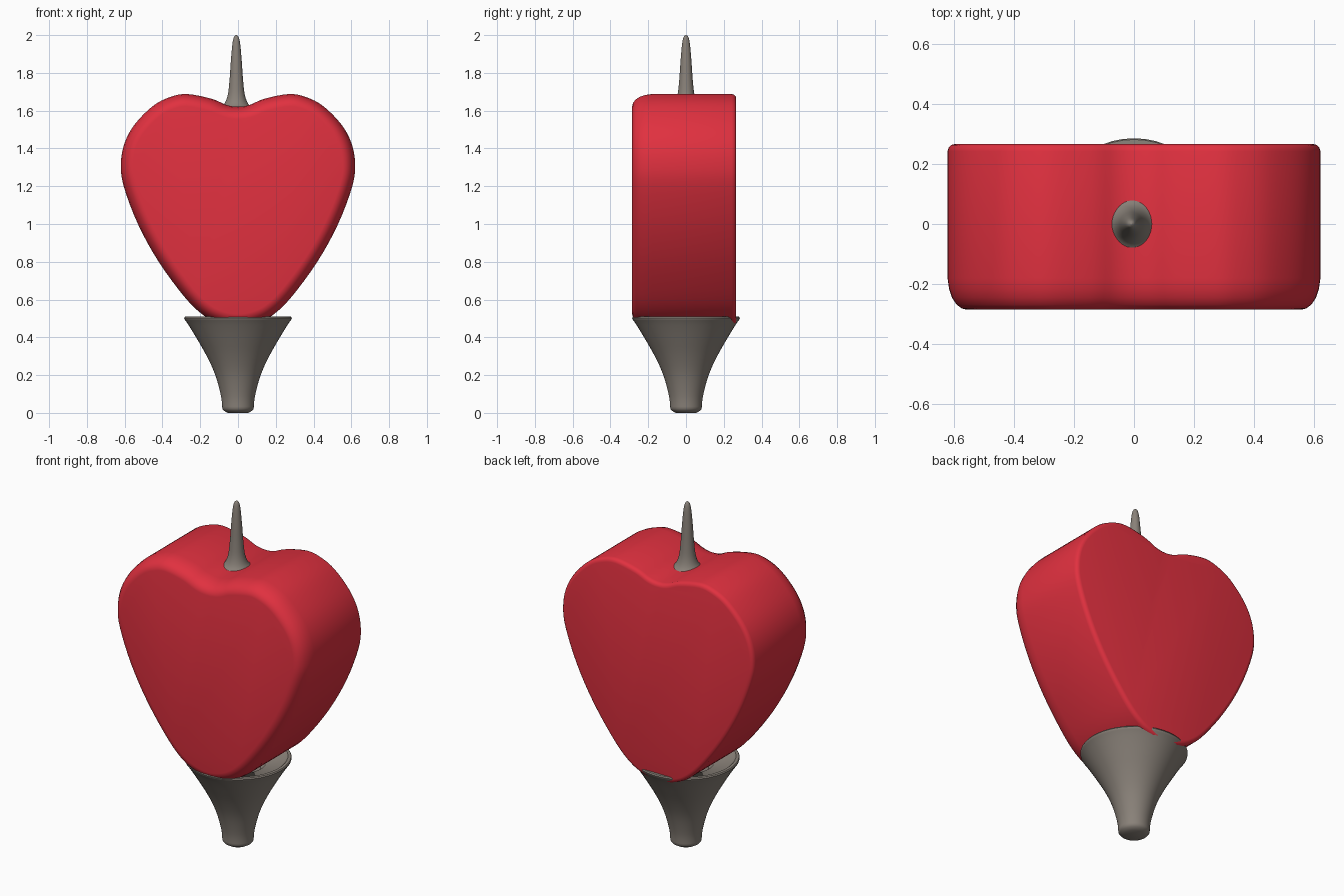
import bpy, bmesh, math
from mathutils import Vector

if "Cube" in bpy.data.objects:
    bpy.data.objects.remove(bpy.data.objects["Cube"])


def material(name, rgb):
    m = bpy.data.materials.new(name)
    m.diffuse_color = (*rgb, 1)
    m.use_nodes = True
    m.node_tree.nodes["Principled BSDF"].inputs["Base Color"].default_value = m.diffuse_color
    return m


def finish(name, rings, mat, angle):
    """Loft a list of closed rings, cap both ends, and smooth it."""
    bm = bmesh.new()
    loops = [[bm.verts.new(p) for p in ring] for ring in rings]
    n = len(loops[0])
    for a, b in zip(loops, loops[1:]):
        for i in range(n):
            j = (i + 1) % n
            bm.faces.new((a[i], a[j], b[j], b[i]))
    bm.faces.new(loops[0])
    bm.faces.new(loops[-1])
    bmesh.ops.recalc_face_normals(bm, faces=bm.faces)
    me = bpy.data.meshes.new(name)
    bm.to_mesh(me)
    bm.free()
    ob = bpy.data.objects.new(name, me)
    bpy.context.collection.objects.link(ob)
    me.materials.append(mat)
    bpy.ops.object.select_all(action='DESELECT')
    ob.select_set(True)
    bpy.context.view_layer.objects.active = ob
    bpy.ops.object.shade_smooth_by_angle(angle=math.radians(angle))
    return ob


def spline(pts, steps, closed):
    """Catmull-Rom curve through the points."""
    n = len(pts)
    at = (lambda i: pts[i % n]) if closed else (lambda i: pts[max(0, min(n - 1, i))])
    out = []
    for i in range(n if closed else n - 1):
        p0, p1, p2, p3 = (Vector(at(i + k)) for k in (-1, 0, 1, 2))
        for s in range(steps):
            t = s / steps
            out.append(0.5 * (2 * p1 + (p2 - p0) * t + (2 * p0 - 5 * p1 + 4 * p2 - p3) * t * t
                              + (3 * p1 - p0 - 3 * p2 + p3) * t ** 3))
    if not closed:
        out.append(Vector(pts[-1]))
    return out


def lathe(name, profile, mat, x=0.0, n=48, angle=40):
    rings = [[(x + r * math.cos(2 * math.pi * i / n), r * math.sin(2 * math.pi * i / n), z)
              for i in range(n)] for r, z in profile]
    return finish(name, rings, mat, angle)


red = material("red", (0.75, 0.03, 0.05))
metal = material("grey_metal", (0.25, 0.22, 0.19))

# Heart body: mirrored half outline, lofted front to back with rounded edges
half = [(0.09, 0.472), (0.18, 0.515), (0.28, 0.61), (0.42, 0.80), (0.53, 1.0), (0.605, 1.2),
        (0.62, 1.32), (0.60, 1.43), (0.545, 1.53), (0.45, 1.625), (0.36, 1.672), (0.27, 1.688),
        (0.14, 1.663), (0.06, 1.63)]
outline = [(0, 0.458)] + half + [(0, 1.621)] + [(-x, z) for x, z in reversed(half)]
curve = spline(outline, 4, True)
count = len(curve)
normals = []
for i in range(count):
    t = (curve[(i + 1) % count] - curve[i - 1]).normalized()
    normals.append(Vector((t.y, -t.x)))
section = [(0.065, -0.285), (0.048, -0.281), (0.03, -0.268), (0.015, -0.245), (0.005, -0.215),
           (0, -0.18), (0, 0.242), (0.004, 0.255), (0.012, 0.263), (0.024, 0.266)]
rings = []
for inset, y in section:
    pts = [c - nrm * inset for c, nrm in zip(curve, normals)]
    rings.append([(p.x, y, p.y) for p in pts])
finish("heart_body", rings, red, 50)

# Flared cup holding the tip of the heart, with a shallow recess on top
outer = spline([(0.083, 0.022), (0.09, 0.09), (0.12, 0.2), (0.165, 0.3), (0.222, 0.4),
                (0.262, 0.465), (0.283, 0.495)], 4, False)
cup = [(0.055, 0.008), (0.074, 0.011)] + [tuple(p) for p in outer]
cup += [(0.285, 0.502), (0.281, 0.509), (0.265, 0.51), (0.245, 0.492), (0.15, 0.475),
        (0.12, 0.44), (0.02, 0.435)]
cup[0] = (0.055, 0.0)
lathe("flared_cup", cup, metal)

# Tapered spike with a flared foot in the notch
spike = spline([(0.11, 1.605), (0.068, 1.63), (0.046, 1.68), (0.036, 1.76), (0.029, 1.86),
                (0.021, 1.95), (0.013, 1.988), (0.002, 2.0)], 4, False)
lathe("top_spike", [tuple(p) for p in spike], metal, x=-0.009, n=32)
